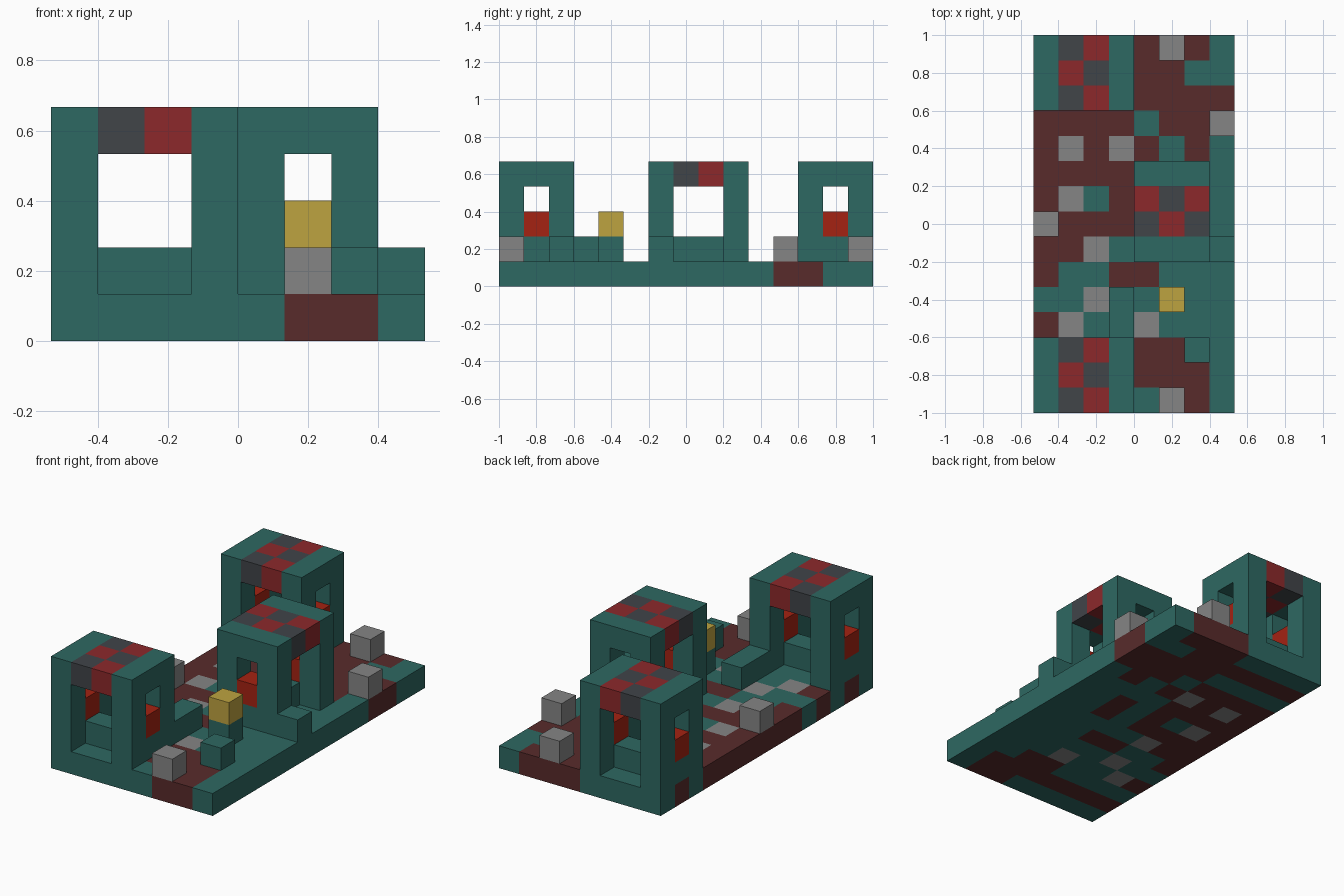
import bpy
import bmesh
from mathutils import Vector

old = bpy.data.objects.get("Cube")
if old:
    bpy.data.objects.remove(old, do_unlink=True)

CELL = 2 / 15
ORIGIN = Vector((-4 * CELL, -1, 0))

COLOURS = {
    "T": ("teal", (0.027, 0.138, 0.122)),
    "B": ("brown", (0.098, 0.024, 0.024)),
    "G": ("grey", (0.235, 0.235, 0.235)),
    "D": ("charcoal", (0.052, 0.058, 0.066)),
    "R": ("dark_red", (0.262, 0.022, 0.024)),
    "Y": ("gold", (0.515, 0.366, 0.051)),
    "O": ("orange_red", (0.376, 0.016, 0.006)),
}
KEYS = list(COLOURS)
MATERIALS = []
for name, rgb in COLOURS.values():
    mat = bpy.data.materials.new(name)
    mat.use_nodes = True
    mat.diffuse_color = (*rgb, 1)
    mat.node_tree.nodes["Principled BSDF"].inputs["Base Color"].default_value = (*rgb, 1)
    MATERIALS.append(mat)

parts = {}


def checker(i, j):
    return "D" if (i + j) % 2 else "R"


def arch_tower(x0, y0, along_x):
    """Two window walls four cells apart, a step between them and a checkered roof."""
    cells = {}
    for a in range(4):
        for b in range(3):
            i, j = (x0 + a, y0 + b) if along_x else (x0 + b, y0 + a)
            wall = a in (0, 3)
            cells[i, j, 4] = "T" if wall else checker(i, j)
            if wall:
                for k in (1, 2, 3):
                    if b != 1 or k == 1:
                        cells[i, j, k] = "T"
                if b == 1:
                    cells[i, j, 2] = "O"
            elif b == 1:
                cells[i, j, 1] = "T"
    return cells


# Patterned floor, listed from the back row to the front row
FLOOR = """
TTTTBBBT
BBBBBBTT
TTTTBBBB
BBBBTBBB
BGBGBTBT
BBBBTTTT
BGTBTBTT
BBBBTBTT
BBGTTTTT
BTTBBTTT
TTGTTTTT
BGTTGTTT
TTTTBBTT
BBBBBBBT
TTTTTBBT
""".split()
parts["floor"] = {(i, j, 0): c for j, row in enumerate(reversed(FLOOR))
                  for i, c in enumerate(row)}

# Towers
parts["front_tower"] = arch_tower(0, 0, True)
parts["back_tower"] = arch_tower(0, 12, True)
parts["middle_tower"] = arch_tower(4, 6, False)

# Low wall stubs, loose crates and the gold pedestal
parts["front_wall_stub"] = {(3, 3, 1): "T", (3, 4, 1): "T"}
parts["middle_wall_stub"] = {(7, 6, 1): "T"}
parts["teal_crate"] = {(6, 2, 1): "T"}
parts["gold_pedestal"] = {(5, 4, 1): "T", (5, 4, 2): "Y"}
for name, (i, j) in {"front": (5, 0), "back": (5, 14),
                     "left": (7, 11), "right": (0, 7)}.items():
    parts[name + "_grey_crate"] = {(i, j, 1): "G"}

filled = set().union(*parts.values())


def build(name, cells):
    """Make one mesh from the outer faces of a group of cells."""
    bm = bmesh.new()
    for cell, colour in cells.items():
        for axis in range(3):
            for side in (0, 1):
                step = [0, 0, 0]
                step[axis] = 2 * side - 1
                if tuple(c + s for c, s in zip(cell, step)) in filled:
                    continue
                u, v = (axis + 1) % 3, (axis + 2) % 3
                corners = []
                for du, dv in ((0, 0), (1, 0), (1, 1), (0, 1)):
                    p = Vector(cell)
                    p[axis] += side
                    p[u] += du
                    p[v] += dv
                    corners.append(bm.verts.new(ORIGIN + p * CELL))
                if not side:
                    corners.reverse()
                bm.faces.new(corners).material_index = KEYS.index(colour)
    bmesh.ops.remove_doubles(bm, verts=bm.verts, dist=0.001)
    mesh = bpy.data.meshes.new(name)
    bm.to_mesh(mesh)
    bm.free()
    for mat in MATERIALS:
        mesh.materials.append(mat)
    bpy.context.collection.objects.link(bpy.data.objects.new(name, mesh))


for part_name, part_cells in parts.items():
    build(part_name, part_cells)
